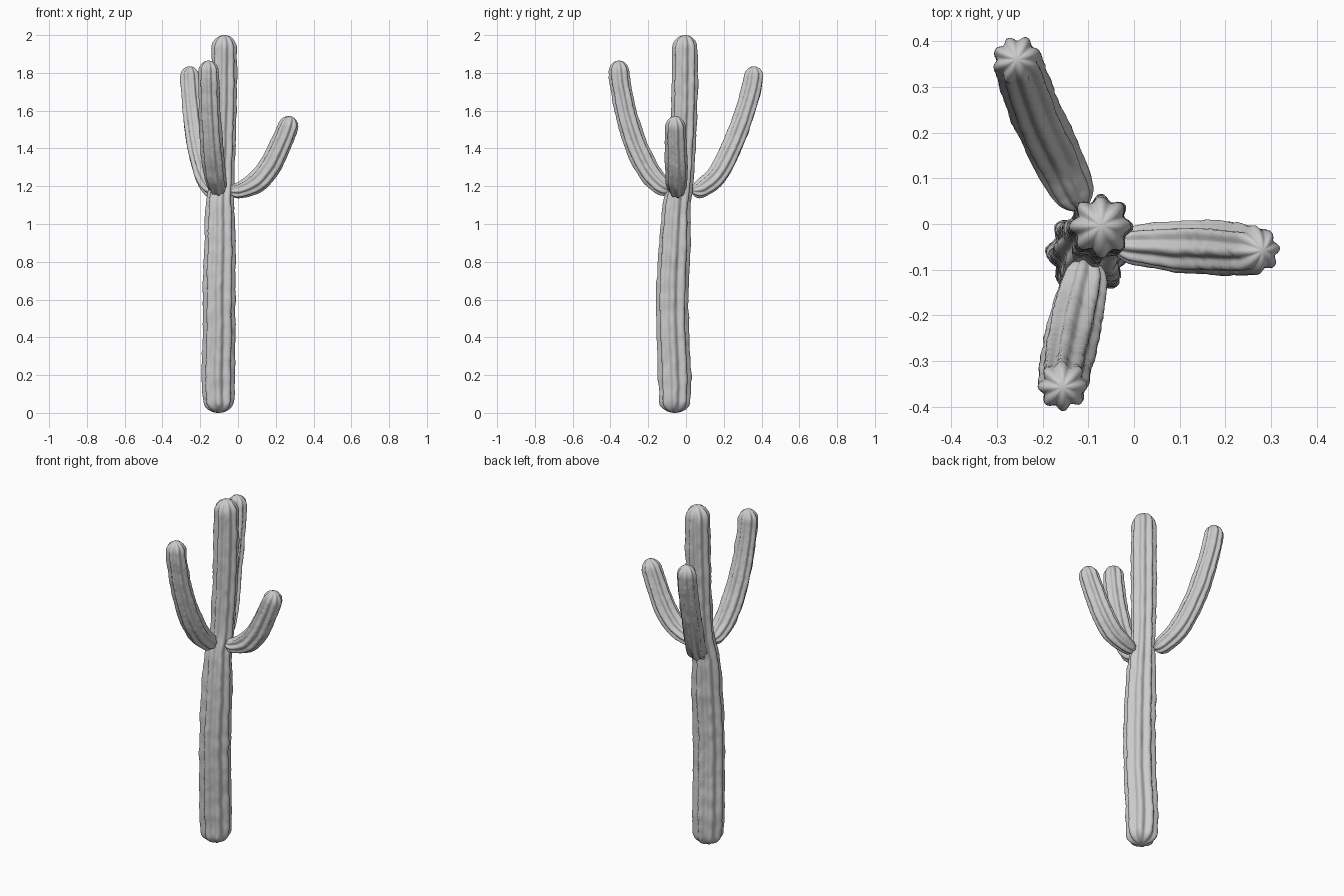
import bpy, bmesh, math
from mathutils import Vector, noise

cube = bpy.data.objects.get("Cube")
if cube:
    bpy.data.objects.remove(cube, do_unlink=True)

skin = bpy.data.materials.new("cactus_grey")
skin.use_nodes = True
grey = (0.6, 0.6, 0.6, 1)
skin.diffuse_color = grey
skin.node_tree.nodes["Principled BSDF"].inputs["Base Color"].default_value = grey

RIBS, SIDES, RINGS = 8, 64, 110


def spline(points, t):
    """Catmull-Rom through points (x, y, z, radius), t from 0 to 1."""
    u = t * (len(points) - 1)
    i = min(int(u), len(points) - 2)
    f = u - i
    a, b, c, d = (points[max(0, min(len(points) - 1, i + k))] for k in (-1, 0, 1, 2))
    return Vector([0.5 * (2 * q + (r - p) * f + (2 * p - 5 * q + 4 * r - s) * f * f
                          + (3 * q - p - 3 * r + s) * f ** 3)
                   for p, q, r, s in zip(a, b, c, d)])


def ribbed_stem(name, points, start_cap, end_cap, wobble):
    """Sweep a lobed section along a path, with domed ends."""
    # resample evenly by length
    fine = [spline(points, i / 400) for i in range(401)]
    dist = [0.0]
    for p, q in zip(fine, fine[1:]):
        dist.append(dist[-1] + (q.xyz - p.xyz).length)
    total = dist[-1]

    def at(s):
        j = next((k for k in range(1, 401) if dist[k] >= s), 400)
        f = (s - dist[j - 1]) / max(dist[j] - dist[j - 1], 1e-9)
        return fine[j - 1].lerp(fine[j], min(max(f, 0), 1))

    # extra rings inside both domes
    cap = [1 - math.cos(math.pi / 2 * k / 10) for k in range(1, 10)]
    stops = [start_cap * c for c in cap]
    stops += [start_cap + (total - start_cap - end_cap) * k / RINGS for k in range(RINGS + 1)]
    stops += [total - end_cap * c for c in reversed(cap)]

    bm = bmesh.new()
    first = bm.verts.new(fine[0].xyz)
    rings = []
    normal = None
    for s in stops:
        p = at(s)
        tangent = (at(min(s + 0.02, total)).xyz - at(max(s - 0.02, 0)).xyz).normalized()
        ref = normal or Vector((0.0, 1.0, 0.12))
        normal = (ref - tangent * ref.dot(tangent)).normalized()
        side = tangent.cross(normal)
        dome = 1.0
        for d, length in ((s, start_cap), (total - s, end_cap)):
            if d < length:
                dome *= math.sqrt(max(0, 1 - (1 - d / length) ** 2))
        ring = []
        for k in range(SIDES):
            a = math.tau * k / SIDES
            way = normal * math.cos(a) + side * math.sin(a)
            lobe = 1 - 0.2 * (0.5 - 0.5 * math.cos(RIBS * a)) ** 1.3
            sample = p.xyz * 14 + way * 1.5
            bump = 1 + wobble * noise.noise(sample) + wobble * 0.5 * noise.noise(sample * 3)
            ring.append(bm.verts.new(p.xyz + way * p.w * dome * lobe * bump))
        rings.append(ring)
    last = bm.verts.new(fine[-1].xyz)
    for k in range(SIDES):
        n = (k + 1) % SIDES
        bm.faces.new((first, rings[0][n], rings[0][k]))
        bm.faces.new((last, rings[-1][k], rings[-1][n]))
        for lo, hi in zip(rings, rings[1:]):
            bm.faces.new((lo[k], lo[n], hi[n], hi[k]))
    bmesh.ops.recalc_face_normals(bm, faces=bm.faces[:])
    for face in bm.faces:
        face.smooth = True
    mesh = bpy.data.meshes.new(name)
    bm.to_mesh(mesh)
    bm.free()
    mesh.materials.append(skin)
    obj = bpy.data.objects.new(name, mesh)
    bpy.context.collection.objects.link(obj)


# Trunk, slightly crooked, pinched where the arms leave it
ribbed_stem("trunk", [
    (-.10, -.06, 0, .08), (-.105, -.06, .2, .088), (-.10, -.07, .42, .086),
    (-.10, -.072, .65, .086), (-.095, -.06, .9, .084), (-.095, -.048, 1.1, .075),
    (-.085, -.025, 1.25, .066), (-.078, -.012, 1.5, .068), (-.073, -.006, 1.75, .069),
    (-.072, -.004, 2, .066)], .06, .07, .07)

# Arms rising in a curve from the trunk
ribbed_stem("back_arm", [
    (-.115, .03, 1.175, .036), (-.14, .085, 1.19, .05), (-.18, .17, 1.27, .056),
    (-.22, .255, 1.44, .057), (-.243, .32, 1.62, .055), (-.255, .355, 1.76, .054),
    (-.256, .36, 1.835, .053)], .04, .06, .06)
ribbed_stem("front_arm", [
    (-.105, -.075, 1.18, .036), (-.11, -.13, 1.205, .052), (-.125, -.2, 1.285, .06),
    (-.14, -.27, 1.43, .06), (-.15, -.32, 1.6, .057), (-.155, -.35, 1.76, .056),
    (-.156, -.357, 1.865, .054)], .04, .06, .06)
ribbed_stem("left_arm", [
    (-.045, -.045, 1.175, .034), (.02, -.047, 1.182, .046), (.105, -.05, 1.228, .058),
    (.175, -.052, 1.315, .06), (.23, -.055, 1.43, .057), (.262, -.057, 1.51, .055),
    (.282, -.058, 1.57, .053)], .04, .06, .06)
